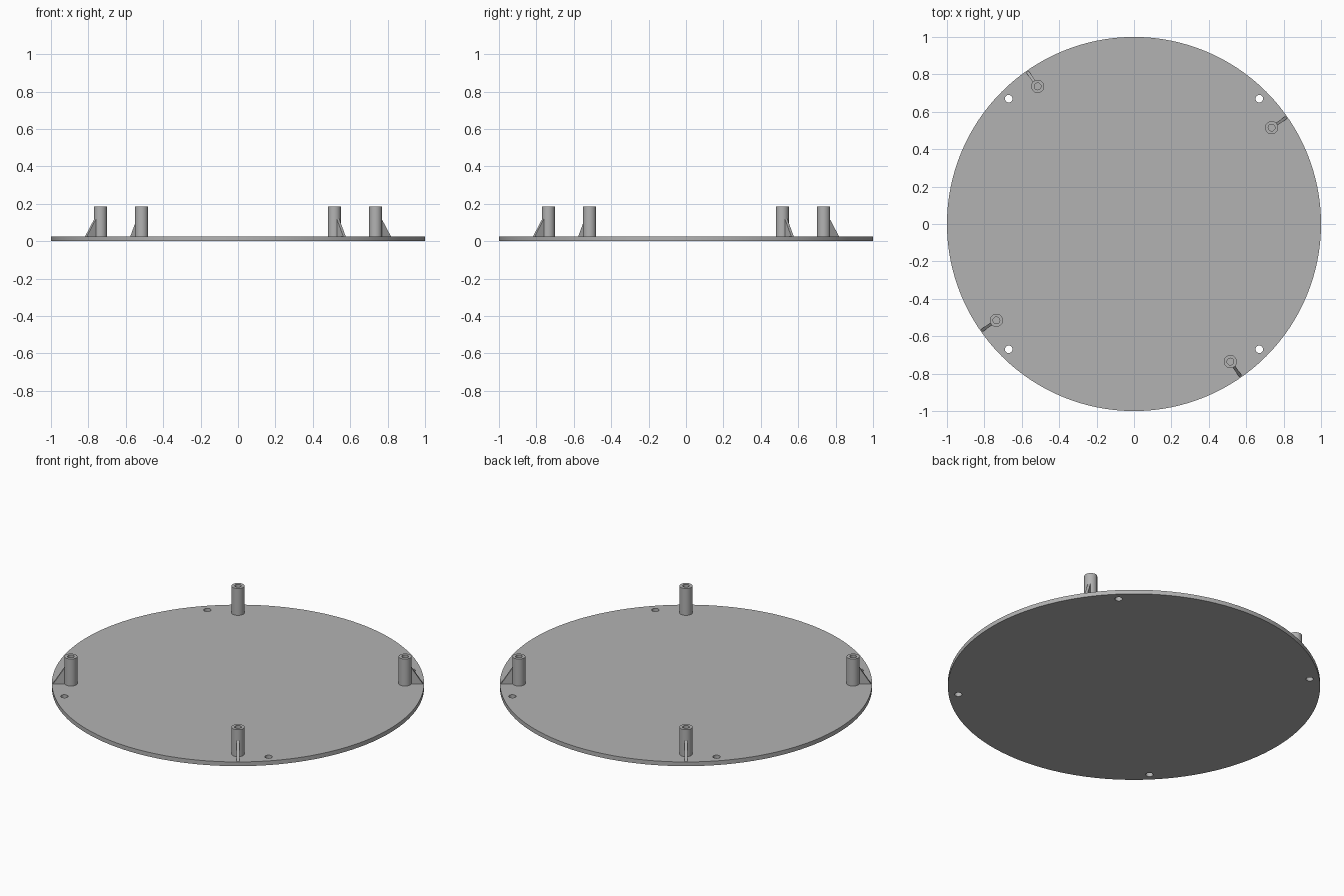
import bpy, bmesh
from math import cos, sin, radians, pi
from mathutils import Matrix

cube = bpy.data.objects.get("Cube")
if cube:
    bpy.data.objects.remove(cube, do_unlink=True)

PLATE_TOP = 0.025
POST_TOP = 0.185
POST_DIST = 0.898
POST_ANGLE = 35

grey = bpy.data.materials.new("plain grey")
grey.use_nodes = True
colour = (0.45, 0.45, 0.45, 1)
grey.diffuse_color = colour
grey.node_tree.nodes["Principled BSDF"].inputs["Base Color"].default_value = colour


def make_object(name, bm, matrix=Matrix()):
    bmesh.ops.recalc_face_normals(bm, faces=bm.faces)
    mesh = bpy.data.meshes.new(name)
    bm.to_mesh(mesh)
    bm.free()
    mesh.materials.append(grey)
    obj = bpy.data.objects.new(name, mesh)
    obj.matrix_world = matrix
    bpy.context.collection.objects.link(obj)
    return obj


def cylinder(bm, radius, low, high, x=0, y=0, sides=32):
    bmesh.ops.create_cone(bm, cap_ends=True, segments=sides, radius1=radius, radius2=radius,
                          depth=high - low, matrix=Matrix.Translation((x, y, (low + high) / 2)))


def smooth(obj):
    bpy.ops.object.select_all(action='DESELECT')
    obj.select_set(True)
    bpy.context.view_layer.objects.active = obj
    bpy.ops.object.shade_smooth_by_angle(angle=radians(30))


# Round base plate with four screw holes
bm = bmesh.new()
cylinder(bm, 1, 0, PLATE_TOP, sides=128)
plate = make_object("base_plate", bm)

bm = bmesh.new()
for x in (-0.67, 0.67):
    for y in (-0.67, 0.67):
        cylinder(bm, 0.02, -0.1, 0.1, x, y)
cutter = make_object("screw_hole_cutter", bm)
cutter.hide_render = True
cutter.hide_set(True)
cut = plate.modifiers.new("screw holes", 'BOOLEAN')
cut.object = cutter
cut.solver = 'EXACT'
bpy.context.view_layer.objects.active = plate
bpy.ops.object.modifier_apply(modifier=cut.name)
bpy.data.objects.remove(cutter, do_unlink=True)
smooth(plate)


def hollow_post(name, matrix):
    # Lathed tube with a blind bore
    bm = bmesh.new()
    profile = [(0.035, PLATE_TOP), (0.035, POST_TOP), (0.018, POST_TOP),
               (0.018, PLATE_TOP + 0.005), (0, PLATE_TOP + 0.005)]
    verts = [bm.verts.new((r, 0, z)) for r, z in profile]
    edges = [bm.edges.new(pair) for pair in zip(verts, verts[1:])]
    bmesh.ops.spin(bm, geom=verts + edges, axis=(0, 0, 1), cent=(0, 0, 0),
                   angle=2 * pi, steps=40)
    bmesh.ops.remove_doubles(bm, verts=bm.verts, dist=0.0001)
    smooth(make_object(name, bm, matrix))


def rib(name, matrix):
    # Triangular brace running outward to the rim
    bm = bmesh.new()
    outline = [(0.03, PLATE_TOP), (0.095, PLATE_TOP), (0.034, 0.12), (0.03, 0.12)]
    face = bm.faces.new([bm.verts.new((x, -0.008, z)) for x, z in outline])
    side = bmesh.ops.extrude_face_region(bm, geom=[face])
    moved = [v for v in side["geom"] if isinstance(v, bmesh.types.BMVert)]
    bmesh.ops.translate(bm, verts=moved, vec=(0, 0.016, 0))
    make_object(name, bm, matrix)


# Four posts with their braces, a quarter turn apart
for i, place in enumerate(("back_left", "back_right", "front_right", "front_left")):
    turn = Matrix.Rotation(radians(POST_ANGLE + 90 * i), 4, 'Z')
    spot = turn @ Matrix.Translation((POST_DIST, 0, 0))
    hollow_post("post_" + place, spot)
    rib("rib_" + place, spot)
